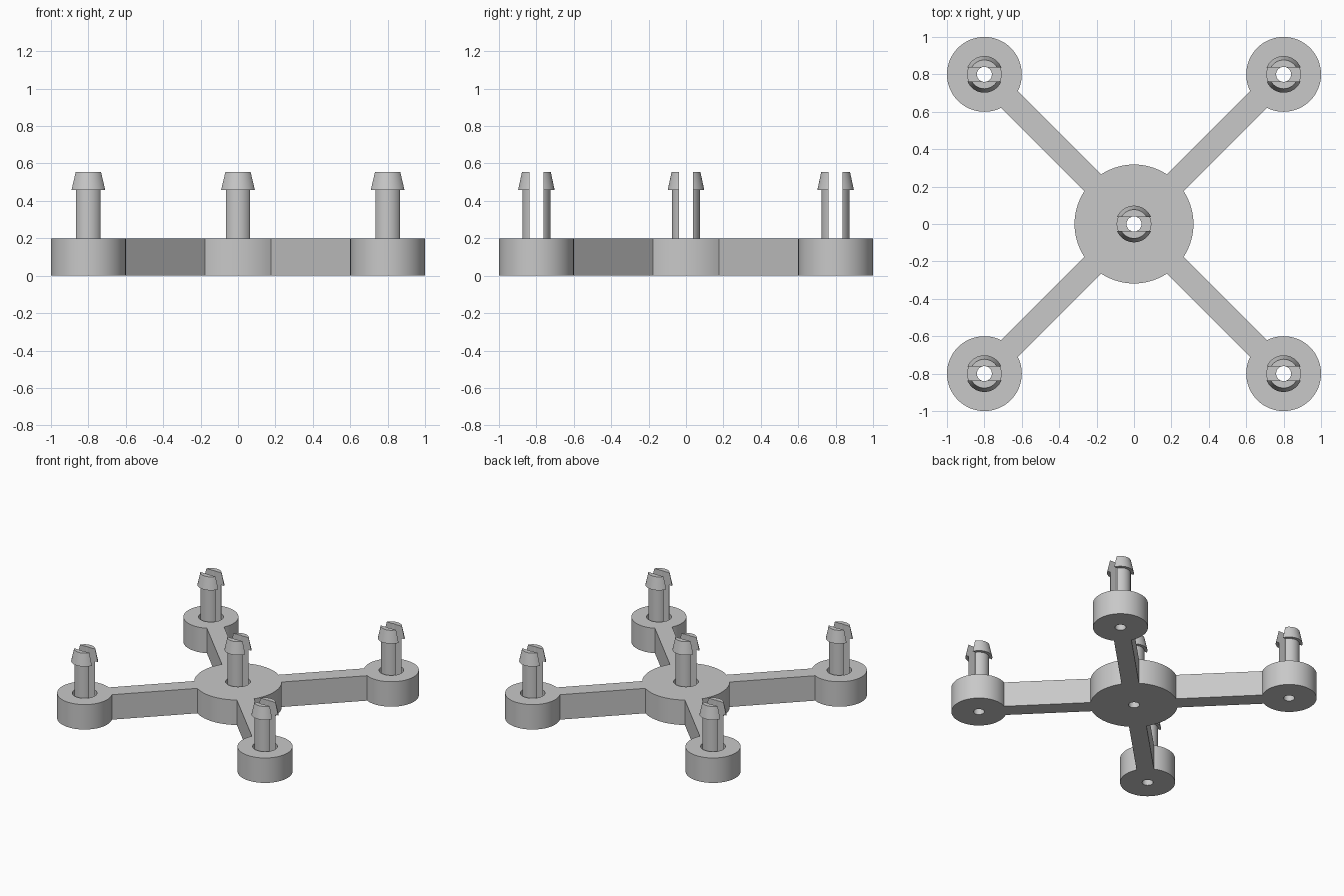
import bpy, bmesh, math
from mathutils import Matrix, Vector

if "Cube" in bpy.data.objects:
    bpy.data.objects.remove(bpy.data.objects["Cube"])

grey = bpy.data.materials.new("grey plastic")
grey.diffuse_color = (0.58, 0.58, 0.58, 1)
grey.use_nodes = True
grey.node_tree.nodes["Principled BSDF"].inputs["Base Color"].default_value = grey.diffuse_color

BASE_H, PIT_Z, BORE = 0.2, 0.1, 0.04
CORNERS = [(sx * 0.8, sy * 0.8) for sx in (-1, 1) for sy in (-1, 1)]
SITES = CORNERS + [(0, 0)]


def finish(name, bm):
    bmesh.ops.recalc_face_normals(bm, faces=bm.faces)
    mesh = bpy.data.meshes.new(name)
    bm.to_mesh(mesh)
    bm.free()
    mesh.materials.append(grey)
    obj = bpy.data.objects.new(name, mesh)
    bpy.context.collection.objects.link(obj)
    return obj


def cylinder(name, x, y, r, z0, z1, seg=64):
    bm = bmesh.new()
    bmesh.ops.create_cone(bm, cap_ends=True, segments=seg, radius1=r, radius2=r, depth=z1 - z0,
                          matrix=Matrix.Translation((x, y, (z0 + z1) / 2)))
    return finish(name, bm)


def box(name, centre, size, angle=0):
    bm = bmesh.new()
    bmesh.ops.create_cube(bm, size=1, matrix=Matrix.Translation(centre)
                          @ Matrix.Rotation(angle, 4, 'Z') @ Matrix.Diagonal((*size, 1)))
    return finish(name, bm)


def lathe(name, profile, x, y, seg=64):
    bm = bmesh.new()
    vs = [bm.verts.new((r, 0, z)) for r, z in profile]
    edges = [bm.edges.new((vs[i], vs[(i + 1) % len(vs)])) for i in range(len(vs))]
    bmesh.ops.spin(bm, geom=vs + edges, cent=(0, 0, 0), axis=(0, 0, 1),
                   angle=math.tau, steps=seg, use_merge=True)
    bmesh.ops.remove_doubles(bm, verts=bm.verts, dist=1e-5)
    bmesh.ops.translate(bm, verts=bm.verts, vec=Vector((x, y, 0)))
    return finish(name, bm)


def combine(obj, other, operation):
    mod = obj.modifiers.new(operation.lower(), 'BOOLEAN')
    mod.operation, mod.solver, mod.object = operation, 'EXACT', other
    bpy.context.view_layer.objects.active = obj
    bpy.ops.object.modifier_apply(modifier=mod.name)
    bpy.data.objects.remove(other)


def smooth(obj):
    bpy.ops.object.select_all(action='DESELECT')
    obj.select_set(True)
    bpy.context.view_layer.objects.active = obj
    bpy.ops.object.shade_smooth_by_angle(angle=math.radians(30))


# Base: hub disc, diagonal arms and corner discs in one piece
base = cylinder("base", 0, 0, 0.318, 0, BASE_H, 96)
for angle in (math.pi / 4, -math.pi / 4):
    combine(base, box("arm", (0, 0, BASE_H / 2), (2.2, 0.127, BASE_H), angle), 'UNION')
for x, y in CORNERS:
    combine(base, cylinder("foot", x, y, 0.2, 0, BASE_H), 'UNION')

# Recess around each clip and the bore through the base
for x, y in SITES:
    combine(base, cylinder("recess", x, y, 0.09, PIT_Z, BASE_H + 0.1), 'DIFFERENCE')
    combine(base, cylinder("bore", x, y, BORE, -0.1, BASE_H + 0.1), 'DIFFERENCE')
smooth(base)

# Snap clips: hollow barbed posts split by a slot into two prongs
clip_profile = [(BORE, PIT_Z), (0.075, PIT_Z), (0.075, 0.457),
                (0.098, 0.457), (0.077, 0.555), (BORE, 0.555)]
for i, (x, y) in enumerate(SITES):
    clip = lathe(f"snap_clip_{i + 1}", clip_profile, x, y)
    combine(clip, box("slot", (x, y, 0.4), (0.4, 0.075, 0.8)), 'DIFFERENCE')
    smooth(clip)
